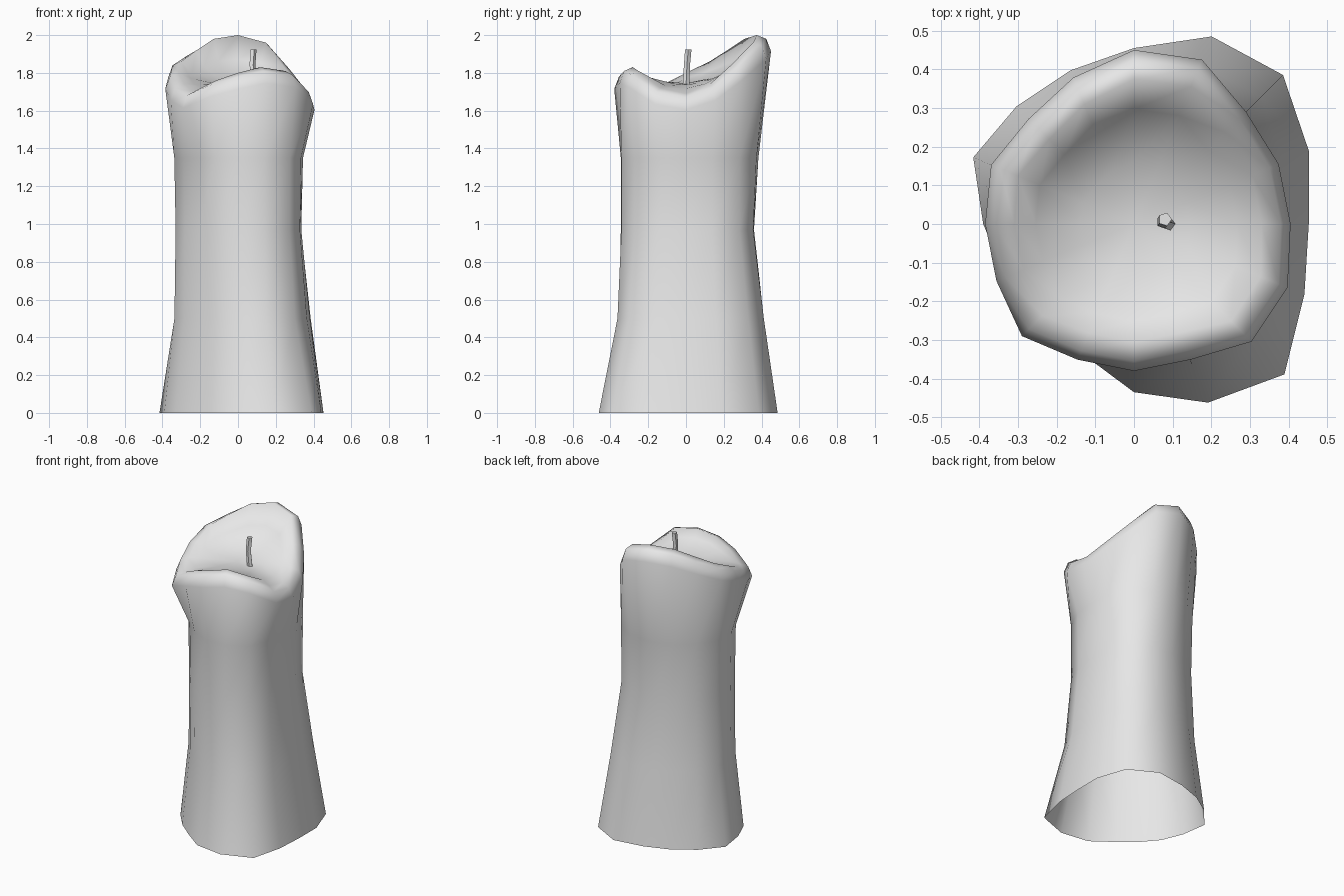
import bpy, bmesh
from math import cos, sin, pi
from mathutils import Vector

cube = bpy.data.objects.get("Cube")
if cube:
    bpy.data.objects.remove(cube)

# One plain wax colour
wax = bpy.data.materials.new("pale_grey_wax")
wax.use_nodes = True
GREY = (0.8, 0.8, 0.8, 1)
wax.diffuse_color = GREY
wax.node_tree.nodes["Principled BSDF"].inputs["Base Color"].default_value = GREY

# Radii and crest heights around the candle, counter-clockwise from +x
base = [.452, .49, .545, .525, .455, .43, .43, .45, .39, .36, .345, .36, .435, .5, .55, .477]
waist = [.335, .36, .4, .385, .36, .35, .35, .345, .33, .305, .295, .315, .345, .37, .385, .355]
lip = [.405, .405, .41, .46, .45, .41, .385, .4, .385, .385, .41, .38, .38, .38, .43, .43]
crest = [1.69, 1.74, 1.84, 1.96, 2, 1.98, 1.92, 1.86, 1.8, 1.74, 1.7, 1.76, 1.8, 1.83, 1.81, 1.72]
COUNT = len(base)
BOWL_Z = 1.745


def mix(a, b, t):
    return a + (b - a) * t


def finish(bm, name, angle):
    mesh = bpy.data.meshes.new(name)
    bm.to_mesh(mesh)
    bm.free()
    mesh.materials.append(wax)
    obj = bpy.data.objects.new(name, mesh)
    bpy.context.collection.objects.link(obj)
    bpy.ops.object.select_all(action='DESELECT')
    bpy.context.view_layer.objects.active = obj
    obj.select_set(True)
    bpy.ops.object.shade_smooth_by_angle(angle=angle)
    return obj


def bridge(bm, low, high):
    n = len(low)
    for i in range(n):
        j = (i + 1) % n
        bm.faces.new((low[i], low[j], high[j], high[i]))


# Wax body: open foot, flared base, narrow waist, swollen lip and hollow bowl
bm = bmesh.new()
columns = []
for i in range(COUNT):
    a = 2 * pi * i / COUNT
    b, w, r, top = base[i], waist[i], lip[i], crest[i]
    profile = [
        (b, 0),
        (mix(w, b, .25 + .2 * cos(a - pi / 4)), .5),
        (w, .97),
        (mix(w, r, .13 + .13 * sin(a)), 1.35),
        (r, top - .085),
        (r - .025, top - .02),
        (r - .075, top),
        (r * .66, mix(BOWL_Z, top, .5)),
        (r * .36, mix(BOWL_Z, top, .12)),
    ]
    columns.append([bm.verts.new((q * cos(a), q * sin(a), z)) for q, z in profile])
rings = list(zip(*columns))
for low, high in zip(rings, rings[1:]):
    bridge(bm, low, high)
centre = bm.verts.new((0, 0, BOWL_Z))
for i in range(COUNT):
    bm.faces.new((rings[-1][i], rings[-1][(i + 1) % COUNT], centre))
finish(bm, "candle_body", pi / 2)

# Wick: slim five-sided stem that leans a little
bm = bmesh.new()
stem = []
for point, radius in (((.09, 0, 1.73), .018), ((.075, .005, 1.84), .017), ((.08, .012, 1.925), .018)):
    stem.append([bm.verts.new(Vector(point) + radius * Vector((cos(t), sin(t), 0)))
                 for t in (2 * pi * k / 5 for k in range(5))])
for low, high in zip(stem, stem[1:]):
    bridge(bm, low, high)
bm.faces.new(stem[-1])
finish(bm, "wick", pi / 5)
